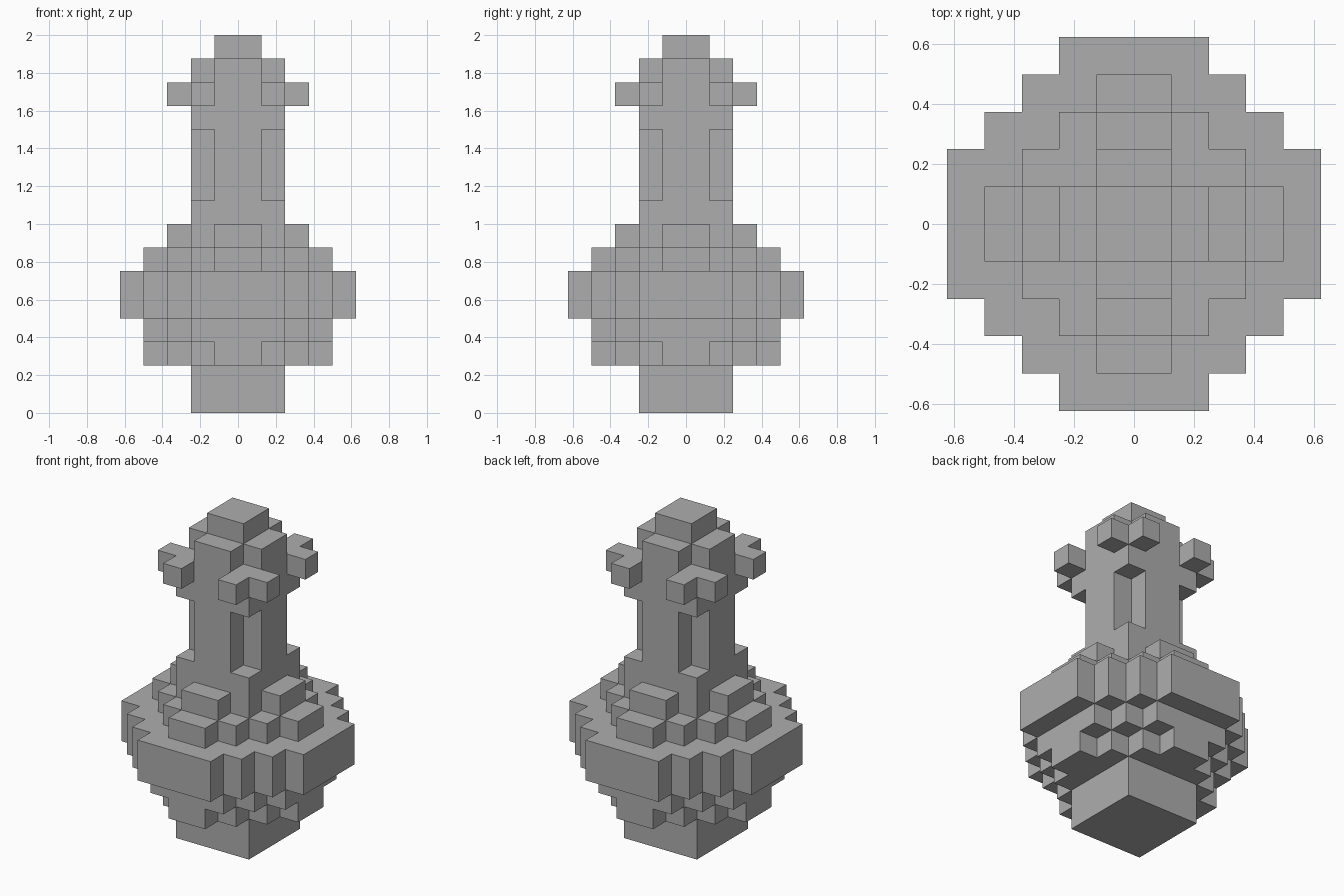
import bpy
import bmesh

UNIT = 0.125  # edge length of one block

cube = bpy.data.objects.get("Cube")
if cube:
    bpy.data.objects.remove(cube, do_unlink=True)

stone = bpy.data.materials.new("stone grey")
stone.use_nodes = True
colour = (0.42, 0.42, 0.42, 1)
stone.diffuse_color = colour
stone.node_tree.nodes["Principled BSDF"].inputs["Base Color"].default_value = colour


def mirrored(quarter, z0, z1):
    """Blocks of one quarter, mirrored in x and y and stacked from z0 to z1."""
    return {(x, y, z) for i, j in quarter for x in (i, -1 - i)
            for y in (j, -1 - j) for z in range(z0, z1)}


def tier(z0, z1, depths):
    """Stepped slab: depths gives its half depth for each block out from the middle."""
    return mirrored([(i, j) for i, d in enumerate(depths) for j in range(d)], z0, z1)


parts = {
    "foot": tier(0, 2, (2, 2)),
    # Round belly: widest in the middle, stepping in above and below
    "lower_belly": tier(2, 3, (4, 3, 2, 1)) | tier(3, 4, (4, 4, 3, 2)),
    "belly_rim": tier(4, 6, (5, 5, 4, 3, 2)),
    "upper_belly": tier(6, 7, (4, 3, 2, 1)) | tier(7, 8, (3, 2, 1)),
    # Square neck with recessed corners, then a crown
    "neck": tier(8, 9, (2, 2)) | tier(9, 12, (2, 1)) | tier(12, 14, (2, 2)),
    "corner_prongs": mirrored([(2, 1), (1, 2)], 13, 14),
    "crown": tier(14, 15, (2, 1)),
    "cap": tier(15, 16, (1,)),
}
# Square off the corners where the belly meets the neck
parts["upper_belly"] |= tier(7, 8, (2, 2))
solid = set().union(*parts.values())


def build(name, blocks):
    """Mesh the outer faces of the blocks, skipping those hidden by a neighbour."""
    bm = bmesh.new()
    for block in sorted(blocks):
        for axis in range(3):
            for side in (0, 1):
                neighbour = list(block)
                neighbour[axis] += 2 * side - 1
                if tuple(neighbour) in solid:
                    continue
                corners = []
                for u, v in ((0, 0), (1, 0), (1, 1), (0, 1)):
                    p = list(block)
                    p[axis] += side
                    p[(axis + 1) % 3] += u
                    p[(axis + 2) % 3] += v
                    corners.append(bm.verts.new([c * UNIT for c in p]))
                bm.faces.new(corners if side else corners[::-1])
    bmesh.ops.remove_doubles(bm, verts=bm.verts, dist=UNIT / 100)
    mesh = bpy.data.meshes.new(name)
    bm.to_mesh(mesh)
    bm.free()
    mesh.materials.append(stone)
    bpy.context.collection.objects.link(bpy.data.objects.new(name, mesh))


for part_name, part_blocks in parts.items():
    build(part_name, part_blocks)
